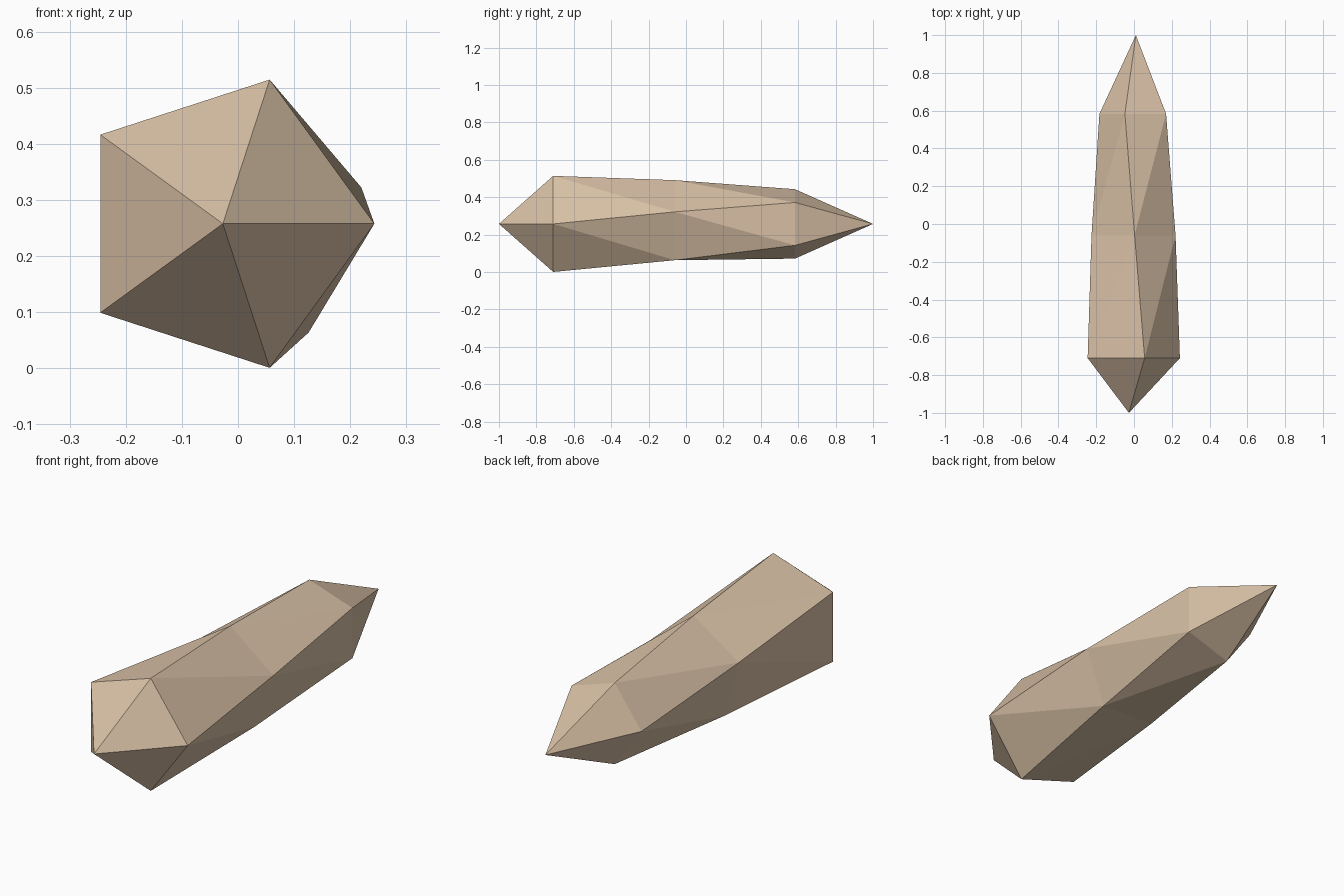
import bpy, bmesh
from math import cos, sin, radians

cube = bpy.data.objects.get("Cube")
if cube:
    bpy.data.objects.remove(cube)

SIDES = 5
AXIS_Z = 0.2575

# One flat stone colour
stone = bpy.data.materials.new("sandy tan")
stone.use_nodes = True
tan = (0.69, 0.53, 0.38, 1)
stone.diffuse_color = tan
stone.node_tree.nodes["Principled BSDF"].inputs["Base Color"].default_value = tan

bm = bmesh.new()


def ring(x, y, radius, turn):
    """Five corners around the long axis."""
    angles = [radians(turn + 360 * k / SIDES) for k in range(SIDES)]
    return [bm.verts.new((x + radius * cos(a), y, AXIS_Z + radius * sin(a)))
            for a in angles]


# Tapering, twisting shaft: centre x, y, radius, twist
rings = [ring(-0.027, -0.71, 0.27, 0),
         ring(-0.005, -0.06, 0.234, 16),
         ring(0.012, 0.583, 0.195, 36)]
front_tip = bm.verts.new((-0.027, -1, AXIS_Z))
back_tip = bm.verts.new((0.01, 1, AXIS_Z))

for k in range(SIDES):
    n = (k + 1) % SIDES
    # Pointed ends
    bm.faces.new((front_tip, rings[0][k], rings[0][n]))
    bm.faces.new((back_tip, rings[-1][n], rings[-1][k]))
    # Split side facets
    for a, b in zip(rings, rings[1:]):
        bm.faces.new((a[k], b[k], a[n]))
        bm.faces.new((a[n], b[k], b[n]))

bmesh.ops.recalc_face_normals(bm, faces=bm.faces)
mesh = bpy.data.meshes.new("crystal_shard")
bm.to_mesh(mesh)
bm.free()
mesh.materials.append(stone)
shard = bpy.data.objects.new("crystal_shard", mesh)
bpy.context.collection.objects.link(shard)
